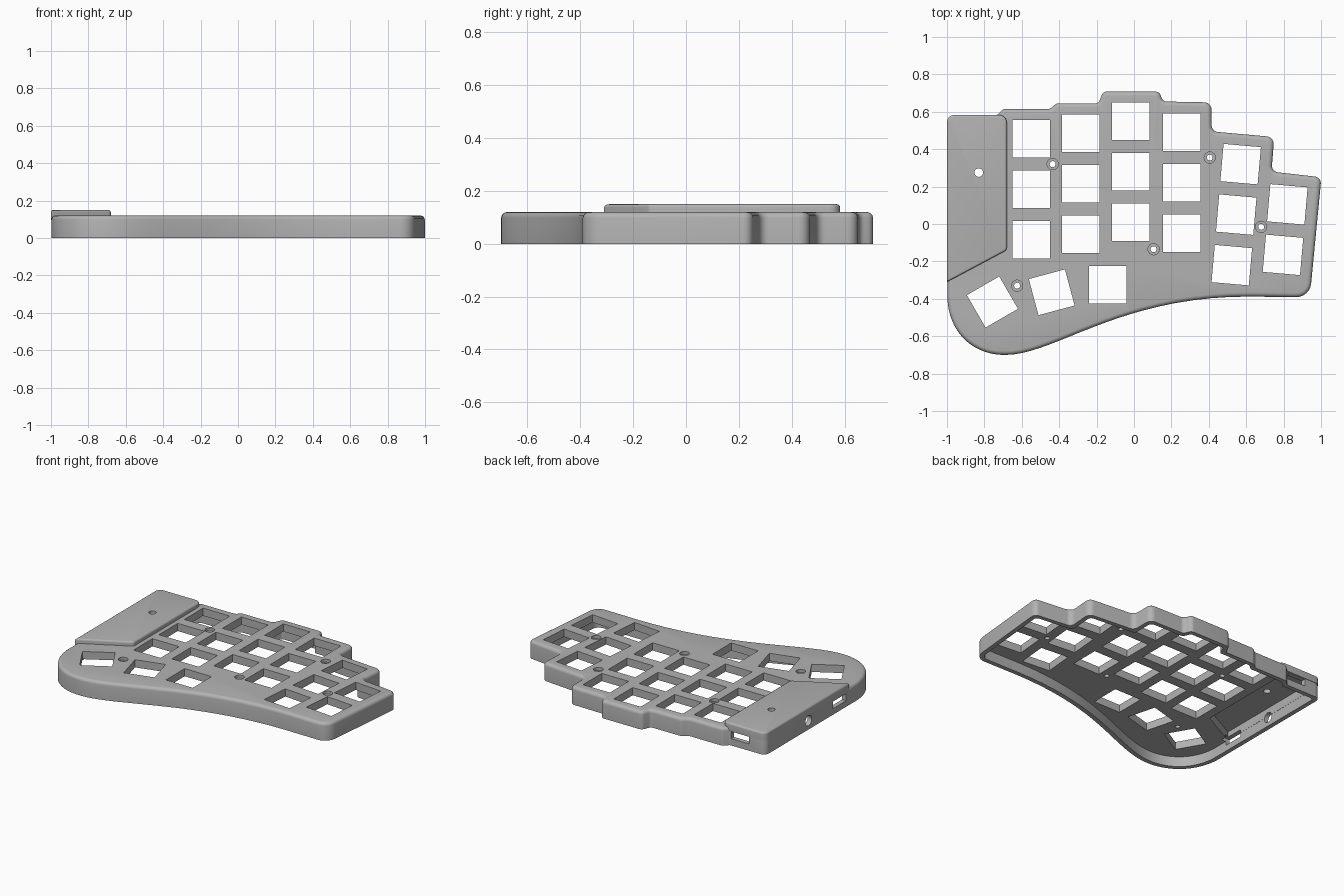
import bpy, bmesh, math
from mathutils import Vector, Matrix
from mathutils.geometry import interpolate_bezier

cube = bpy.data.objects.get("Cube")
if cube:
    bpy.data.objects.remove(cube, do_unlink=True)

GREY = (0.45, 0.45, 0.45, 1)
grey = bpy.data.materials.new("case grey")
grey.use_nodes = True
grey.diffuse_color = GREY
grey.node_tree.nodes["Principled BSDF"].inputs["Base Color"].default_value = GREY


def rounded(corners, steps=6):
    """Replace each (x, y, radius) corner with a fillet arc."""
    out = []
    for i, (x, y, r) in enumerate(corners):
        p = Vector((x, y))
        if r == 0:
            out.append(p)
            continue
        a = (Vector(corners[i - 1][:2]) - p).normalized()
        b = (Vector(corners[(i + 1) % len(corners)][:2]) - p).normalized()
        half = a.angle(b) / 2
        centre = p + (a + b).normalized() * (r / math.sin(half))
        start = p + a * (r / math.tan(half)) - centre
        end = p + b * (r / math.tan(half)) - centre
        sweep = math.atan2(start.x * end.y - start.y * end.x, start.dot(end))
        for k in range(steps + 1):
            t = sweep * k / steps
            c, s = math.cos(t), math.sin(t)
            out.append(centre + Vector((c * start.x - s * start.y, s * start.x + c * start.y)))
    return out


def inset(pts, d):
    """Move a counter-clockwise outline inwards."""
    out = []
    for i, p in enumerate(pts):
        e1 = (p - pts[i - 1]).normalized()
        e2 = (pts[(i + 1) % len(pts)] - p).normalized()
        n1, n2 = Vector((-e1.y, e1.x)), Vector((-e2.y, e2.x))
        n = (n1 + n2).normalized()
        out.append(p + n * (d / max(0.5, n.dot(n1))))
    return out


def to_object(name, bm):
    bmesh.ops.recalc_face_normals(bm, faces=bm.faces)
    mesh = bpy.data.meshes.new(name)
    bm.to_mesh(mesh)
    bm.free()
    ob = bpy.data.objects.new(name, mesh)
    bpy.context.collection.objects.link(ob)
    mesh.materials.append(grey)
    return ob


def prism(name, pts, z0, z1, fillet=0):
    """Closed solid from an outline, optionally with a rounded top rim."""
    rings = [(pts, z0)]
    if fillet:
        for k in range(5):
            t = k / 4 * math.pi / 2
            rings.append((inset(pts, fillet * (1 - math.cos(t))),
                          z1 - fillet * (1 - math.sin(t))))
    else:
        rings.append((pts, z1))
    bm = bmesh.new()
    loops = [[bm.verts.new((p[0], p[1], z)) for p in ring] for ring, z in rings]
    for low, high in zip(loops, loops[1:]):
        for i in range(len(low)):
            bm.faces.new((low[i - 1], low[i], high[i], high[i - 1]))
    bm.faces.new(loops[0][::-1])
    bm.faces.new(loops[-1])
    return to_object(name, bm)


def boxes(name, items):
    """Items are (centre, size, turn in degrees)."""
    bm = bmesh.new()
    for centre, size, turn in items:
        m = (Matrix.Translation(centre) @ Matrix.Rotation(math.radians(turn), 4, 'Z')
             @ Matrix.Diagonal((*size, 1)))
        bmesh.ops.create_cube(bm, size=1, matrix=m)
    return to_object(name, bm)


def cylinders(name, items, turn=0):
    """Items are (centre, radius, length); turn tips them about y."""
    bm = bmesh.new()
    for centre, r, length in items:
        m = Matrix.Translation(centre) @ Matrix.Rotation(math.radians(turn), 4, 'Y')
        bmesh.ops.create_cone(bm, cap_ends=True, segments=24, radius1=r,
                              radius2=r, depth=length, matrix=m)
    return to_object(name, bm)


def cut(target, tool):
    mod = target.modifiers.new(tool.name, 'BOOLEAN')
    mod.operation, mod.solver, mod.object = 'DIFFERENCE', 'EXACT', tool
    bpy.context.view_layer.objects.active = target
    bpy.ops.object.modifier_apply(modifier=mod.name)
    bpy.data.objects.remove(tool, do_unlink=True)


def curve(*p):
    pts = interpolate_bezier(*[Vector((*q, 0)) for q in p], 20)
    return [(q.x, q.y, 0) for q in pts]


# Case outline: curved palm edge, then stepped finger columns
palm = curve((-.998, -.38), (-.998, -.57), (-.87, -.70), (-.69, -.70))
front = curve((-.69, -.70), (-.42, -.70), (-.08, -.385), (.62, -.388))[1:]
steps = [(.94, -.392, .08), (1.002, .25, .035), (.735, .28, .035), (.75, .465, .04),
         (.415, .495, .035), (.415, .65, .04), (.155, .655, .03), (.135, .708, .03),
         (-.165, .708, .03), (-.19, .645, .025), (-.415, .645, .03), (-.45, .615, .02),
         (-.70, .615, .03), (-.735, .58, .02), (-.998, .58, .04)]
corners = palm + front + steps
case = prism("keyboard_case", rounded(corners), 0, .12, .022)

# Hollow underside, leaving a thick switch plate
inner = inset([Vector(c[:2]) for c in corners], .03)
hollow = rounded([(p.x, p.y, c[2] * .6) for p, c in zip(inner, corners)])
cut(case, prism("cavity", hollow, -.1, .068))

# Raised controller cover over its own bay
cover_corners = [(-1, .583, .04), (-1, -.31, 0), (-.68, -.14, .025), (-.68, .583, .04)]
cover = prism("controller_cover", rounded(cover_corners), .097, .15, .012)
bay = [(-.967, .547), (-.967, -.26), (-.71, -.125), (-.71, .547)]
for part in (case, cover):
    cut(part, prism("controller_bay", bay, -.1, .125))
cut(cover, cylinders("reset_hole", [((-.83, .275, .1), .023, .3)]))

# Switch openings: straight columns, angled columns, thumb fan
keys = []
for x, top in ((-.55, .456), (-.285, .485), (-.017, .55), (.255, .49)):
    keys += [(x, top - .27 * i, 0) for i in range(3)]
for x, top, count in ((.57, .32, 3), (.82, .105, 2)):
    keys += [(x - .0235 * i, top - .27 * i, -5) for i in range(count)]
keys += [(-.757, -.417, 30), (-.44, -.365, 15), (-.14, -.325, 0)]
cut(case, boxes("switch_openings",
                [((x, y, .1), (.2, .2, .3), turn) for x, y, turn in keys]))

# Countersunk screw holes
screws = [(-.435, .32), (.405, .355), (.68, -.015), (.105, -.135), (-.625, -.33)]
cut(case, cylinders("screw_heads", [((x, y, .15), .03, .1) for x, y in screws]))
cut(case, cylinders("screw_holes", [((x, y, .1), .016, .3) for x, y in screws]))

# Ports through the walls
cut(case, boxes("slots", [((-.81, .57, .07), (.135, .1, .048), 0),
                          ((-.985, -.21, .065), (.1, .14, .048), 0)]))
cut(case, cylinders("round_port", [((-.985, .12, .06), .034, .1)], 90))

# Smooth the fillets, keep the cut edges crisp
bpy.ops.object.select_all(action='DESELECT')
for part in (case, cover):
    part.select_set(True)
bpy.context.view_layer.objects.active = case
bpy.ops.object.shade_smooth_by_angle(angle=math.radians(35))
